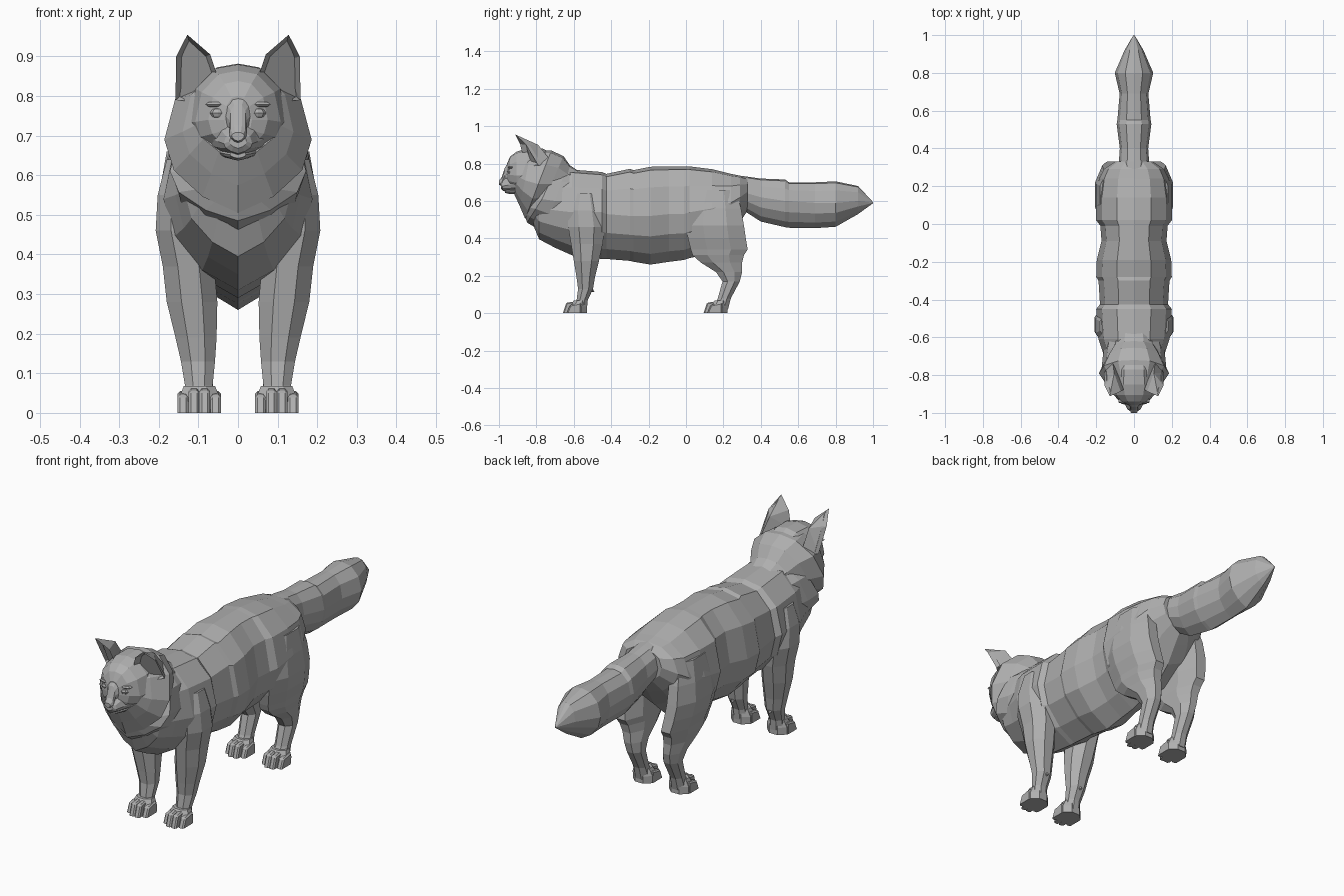
import bpy
import bmesh
import math
from mathutils import Vector

cube = bpy.data.objects.get("Cube")
if cube:
    bpy.data.objects.remove(cube, do_unlink=True)

grey = bpy.data.materials.new("grey_fur")
grey.use_nodes = True
fur_colour = (0.43, 0.43, 0.43, 1)
grey.diffuse_color = fur_colour
grey.node_tree.nodes["Principled BSDF"].inputs["Base Color"].default_value = fur_colour


def finish(name, bm, mirrored=False):
    """Turn a bmesh into a flat shaded object, optionally with its twin across x."""
    bmesh.ops.recalc_face_normals(bm, faces=bm.faces)
    mesh = bpy.data.meshes.new(name)
    bm.to_mesh(mesh)
    bm.free()
    mesh.materials.append(grey)
    obj = bpy.data.objects.new(name, mesh)
    bpy.context.scene.collection.objects.link(obj)
    if mirrored:
        mirror = obj.modifiers.new("Mirror", "MIRROR")
        mirror.use_mirror_merge = False
    return obj


def loft(name, rings, mirrored=False):
    """Skin a row of equal point loops and cap both ends."""
    bm = bmesh.new()
    loops = [[bm.verts.new(p) for p in ring] for ring in rings]
    for a, b in zip(loops, loops[1:]):
        for i in range(len(a)):
            j = (i + 1) % len(a)
            bm.faces.new((a[i], a[j], b[j], b[i]))
    bm.faces.new(loops[0])
    bm.faces.new(loops[-1])
    return finish(name, bm, mirrored)


# Half outline of a body slice, from the spine down to the belly
HALF = [(0, 1), (.45, .93), (.85, .58), (1, 0), (.87, -.42), (.48, -.78), (0, -1)]
OUTLINE = HALF + [(-x, t) for x, t in HALF[-2:0:-1]]


def body_ring(y, bottom, top, widest, half_width, lean=0):
    ring = []
    for x, t in OUTLINE:
        reach = top - widest if t > 0 else widest - bottom
        ring.append(Vector((x * half_width, y + lean * t, widest + t * reach)))
    return ring


def body(name, slices):
    return loft(name, [body_ring(*s) for s in slices])


def leg(name, slices):
    """Slices hold height, front, back, inner side and outer side."""
    rings = []
    for z, y0, y1, x0, x1 in slices:
        ring = []
        for i in range(8):
            a = math.tau * (i + .5) / 8
            ring.append(((x0 + x1) / 2 + math.cos(a) * (x1 - x0) * .54,
                         (y0 + y1) / 2 + math.sin(a) * (y1 - y0) * .54, z))
        rings.append(ring)
    return loft(name, rings, True)


def blob(name, centre, size, segments=6):
    bm = bmesh.new()
    bmesh.ops.create_uvsphere(bm, u_segments=segments, v_segments=4, radius=1)
    bmesh.ops.scale(bm, vec=size, verts=bm.verts)
    bmesh.ops.translate(bm, vec=centre, verts=bm.verts)
    return finish(name, bm, True)


def toe(name, x, front, back, height):
    """Chamfered block standing on the ground, sloping down to the front."""
    bm = bmesh.new()
    bmesh.ops.create_cube(bm, size=1)
    bmesh.ops.scale(bm, vec=(.027, back - front, height), verts=bm.verts)
    bmesh.ops.translate(bm, vec=(x, (front + back) / 2, height / 2), verts=bm.verts)
    for v in bm.verts:
        if v.co.y < back - .01 and v.co.z > .01:
            v.co += Vector((0, .018, -.012))
    upper = [e for e in bm.edges if max(v.co.z for v in e.verts) > .01]
    bmesh.ops.bevel(bm, geom=upper, offset=.006, segments=1, affect='EDGES')
    return finish(name, bm, True)


def tuft(name, base, tip, size):
    """Pointed lock of fur with a diamond base."""
    base, tip = Vector(base), Vector(tip)
    turn = (tip - base).to_track_quat('Z', 'Y')
    bm = bmesh.new()
    root = [bm.verts.new(base + turn @ Vector((math.cos(a) * size, math.sin(a) * size, 0)))
            for a in (0, math.pi / 2, math.pi, math.pi * 1.5)]
    point = bm.verts.new(tip)
    bm.faces.new(root)
    for i in range(4):
        bm.faces.new((root[i], root[(i + 1) % 4], point))
    return finish(name, bm, True)


# Torso: deep chest, shoulder step, belly and rump
body("torso", [
    (-.825, .49, .66, .58, .1), (-.785, .395, .72, .56, .135),
    (-.7, .35, .76, .55, .158), (-.61, .31, .768, .54, .188),
    (-.45, .29, .755, .54, .2), (-.425, .29, .745, .53, .18),
    (-.3, .28, .772, .52, .188), (-.28, .275, .765, .52, .2),
    (-.19, .26, .783, .52, .197), (-.09, .275, .785, .53, .172),
    (-.01, .285, .785, .53, .178), (.02, .295, .785, .54, .2),
    (.14, .32, .77, .56, .2), (.24, .41, .745, .59, .185),
    (.29, .49, .735, .62, .16), (.33, .55, .72, .65, .1)])

# Lower and upper ruff layers, leaning back over the neck
body("lower_ruff", [
    (-.82, .515, .72, .6, .12, .04), (-.77, .485, .78, .61, .172, .08),
    (-.7, .43, .78, .6, .165, .06), (-.6, .46, .765, .6, .15)])
body("upper_ruff", [
    (-.9, .64, .85, .73, .1, .02), (-.86, .575, .87, .71, .14, .03),
    (-.79, .505, .87, .69, .186, .07), (-.72, .53, .84, .69, .15, .065),
    (-.65, .56, .79, .68, .115, .03), (-.57, .58, .758, .68, .1)])

# Head: swept back cheeks, sloping forehead, nose bridge and muzzle
body("head", [
    (-.957, .68, .80, .74, .035), (-.94, .655, .838, .74, .075),
    (-.905, .645, .864, .735, .108), (-.85, .63, .88, .735, .126),
    (-.77, .62, .882, .75, .115), (-.7, .62, .848, .74, .1)])
body("muzzle", [
    (-.99, .668, .7, .685, .022), (-.98, .655, .712, .68, .036),
    (-.95, .647, .735, .685, .05), (-.89, .643, .79, .7, .085)])
body("chin", [
    (-.968, .643, .662, .652, .02), (-.94, .637, .675, .655, .036),
    (-.88, .64, .68, .66, .06)])
body("nose_bridge", [
    (-1, .686, .708, .7, .016), (-.985, .68, .728, .7, .022),
    (-.968, .69, .78, .74, .022), (-.94, .7, .815, .76, .045)])
blob("eye", (.05, -.942, .757), (.021, .014, .014), 8)
blob("brow", (.052, -.936, .779), (.036, .018, .008))

# Ears: hollow front and a broad ridged back
bm = bmesh.new()
rim = [bm.verts.new(p) for p in (
    (.045, -.87, .83), (.07, -.887, .905), (.128, -.912, .955),
    (.156, -.855, .9), (.158, -.79, .79), (.1, -.85, .785))]
ridge = bm.verts.new((.105, -.79, .9))
root = bm.verts.new((.115, -.71, .8))
for a, b, back in ((0, 1, ridge), (1, 2, ridge), (2, 3, ridge), (3, 4, ridge),
                   (4, 5, root), (5, 0, root)):
    bm.faces.new((rim[a], rim[b], back))
bm.faces.new((rim[0], ridge, root))
bm.faces.new((rim[4], root, ridge))
opening = bm.faces.new(rim)
bm.normal_update()
bmesh.ops.inset_individual(bm, faces=[opening], thickness=.014, depth=0)
for v in opening.verts:
    v.co += Vector((0, .025, 0))
finish("ear", bm, True)

# Legs
leg("front_leg", [
    (.64, -.6, -.48, .1, .18), (.55, -.63, -.45, .09, .203),
    (.46, -.63, -.435, .075, .208), (.37, -.615, -.445, .06, .19),
    (.28, -.6, -.465, .052, .18), (.19, -.585, -.487, .054, .158),
    (.13, -.577, -.497, .058, .144), (.07, -.585, -.525, .064, .134),
    (.02, -.6, -.53, .06, .135)])
leg("hind_leg", [
    (.66, .05, .265, .08, .18), (.56, .01, .295, .08, .198),
    (.47, .0, .31, .075, .207), (.4, .01, .32, .068, .195),
    (.34, .025, .33, .062, .178), (.31, .035, .31, .06, .172),
    (.27, .08, .3, .06, .16), (.22, .16, .3, .06, .148),
    (.17, .195, .288, .06, .138), (.08, .17, .24, .064, .132),
    (.02, .14, .225, .06, .135)])

# Paws with four toes each
for label, heel in (("front", -.53), ("hind", .222)):
    leg(label + "_paw", [
        (0, heel - .1, heel, .044, .15), (.035, heel - .095, heel, .044, .15),
        (.068, heel - .07, heel - .005, .058, .137)])
    for n in range(4):
        middle = n in (1, 2)
        toe(label + "_toe", .0565 + n * .0275, heel - (.128 if middle else .108),
            heel - .03, .068 if middle else .056)

# Bushy tail
body("tail", [
    (.25, .6, .74, .66, .07), (.33, .535, .73, .64, .08),
    (.4, .49, .72, .62, .075), (.53, .46, .715, .6, .092),
    (.55, .457, .70, .6, .088), (.69, .455, .70, .59, .076),
    (.8, .462, .705, .59, .102), (.92, .53, .68, .6, .05),
    (1, .588, .594, .591, .003)])

# Loose lock of fur behind the wrist
tuft("wrist_lock", (.1, -.53, .14), (.1, -.488, .112), .028)
